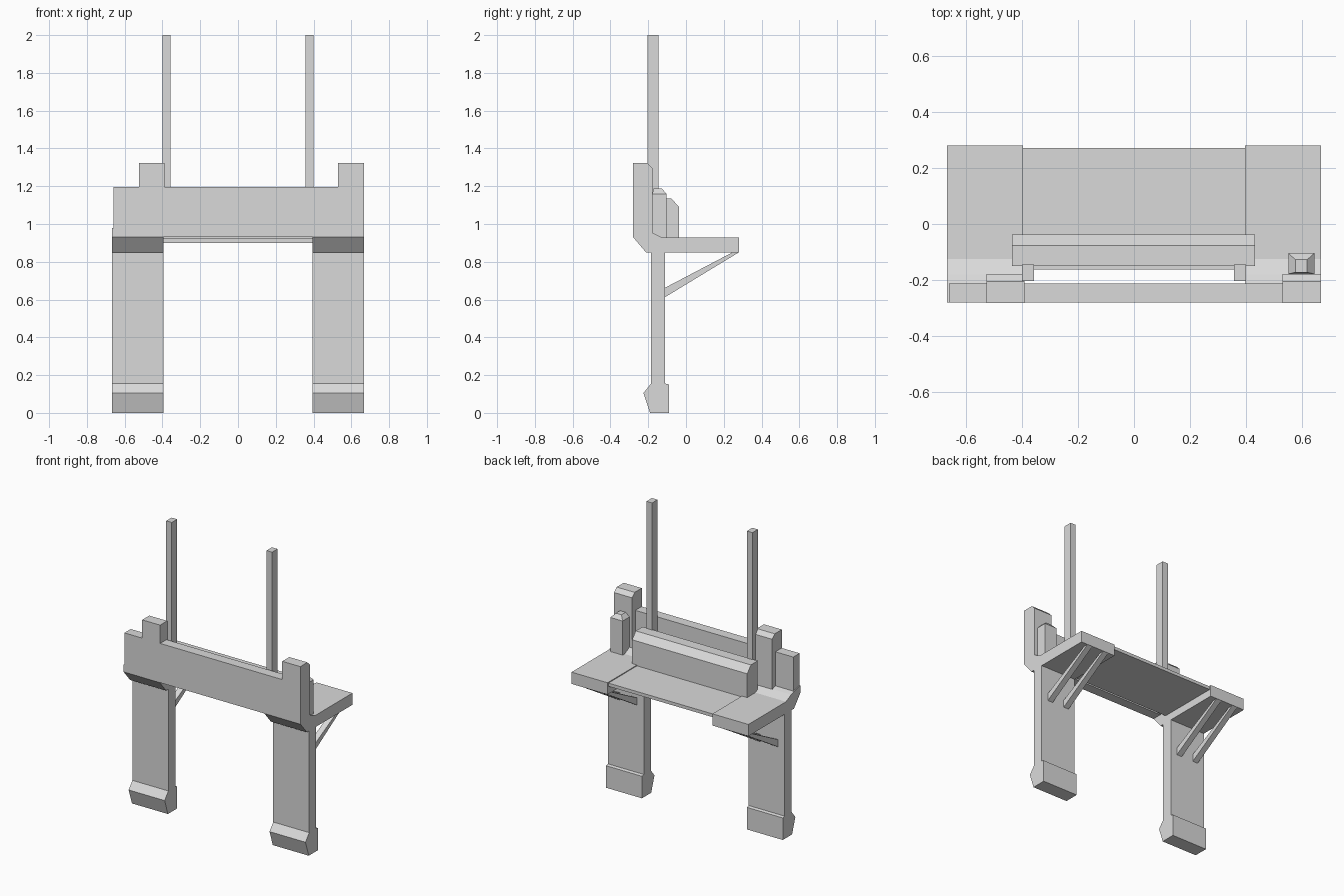
import bpy
import bmesh

old = bpy.data.objects.get("Cube")
if old:
    bpy.data.objects.remove(old, do_unlink=True)

# Single plain grey material
GREY = (0.7, 0.7, 0.7, 1.0)
grey = bpy.data.materials.new("plain_grey")
grey.use_nodes = True
grey.diffuse_color = GREY
grey.node_tree.nodes["Principled BSDF"].inputs["Base Color"].default_value = GREY


def finish(name, bm):
    bmesh.ops.recalc_face_normals(bm, faces=bm.faces)
    mesh = bpy.data.meshes.new(name)
    bm.to_mesh(mesh)
    bm.free()
    mesh.materials.append(grey)
    obj = bpy.data.objects.new(name, mesh)
    bpy.context.collection.objects.link(obj)
    return obj


def extrude(name, x0, x1, profile):
    """Extrude a (y, z) side profile from x0 to x1."""
    bm = bmesh.new()
    face = bm.faces.new([bm.verts.new((x0, y, z)) for y, z in profile])
    result = bmesh.ops.extrude_face_region(bm, geom=[face])
    moved = [v for v in result["geom"] if isinstance(v, bmesh.types.BMVert)]
    bmesh.ops.translate(bm, verts=moved, vec=(x1 - x0, 0, 0))
    return finish(name, bm)


def box(name, x0, x1, y0, y1, z0, z1):
    return extrude(name, x0, x1, [(y0, z0), (y1, z0), (y1, z1), (y0, z1)])


FOOT = [(-0.19, 0), (-0.09, 0), (-0.09, 0.15), (-0.11, 0.155),
        (-0.185, 0.155), (-0.225, 0.105)]
BRACKET = [(-0.28, 0.93), (-0.21, 0.848), (0.28, 0.848), (0.28, 0.928),
           (-0.125, 0.928), (-0.18, 0.955), (-0.21, 0.965), (-0.28, 0.98)]
STRUT = [(-0.112, 0.612), (0.28, 0.85), (0.25, 0.852), (-0.112, 0.662)]
TOWER = [(-0.281, 0.93), (-0.178, 0.93), (-0.178, 1.295),
         (-0.205, 1.322), (-0.281, 1.322)]
BAR = [(-0.15, 0.915), (-0.037, 0.915), (-0.037, 1.09),
       (-0.077, 1.135), (-0.15, 1.135)]

# Legs, feet, shelf brackets, struts and poles on both sides
for side, label in ((1, "left"), (-1, "right")):
    inner, outer = side * 0.395, side * 0.666
    extrude(label + "_foot", inner, outer, FOOT)
    box(label + "_leg", inner, outer, -0.185, -0.11, 0.15, 0.86)
    extrude(label + "_shelf_bracket", inner, outer, BRACKET)
    for i, x in enumerate((0.465, 0.595)):
        extrude(f"{label}_strut_{i + 1}", side * x - 0.02, side * x + 0.02, STRUT)
    pole = side * 0.378
    box(label + "_pole", pole - 0.021, pole + 0.021, -0.203, -0.145, 0.93, 2.0)

# Front parapet and its two raised blocks
box("front_wall", -0.66, 0.665, -0.28, -0.212, 0.93, 1.197)
extrude("right_raised_block", -0.525, -0.39, TOWER)
extrude("left_raised_block", 0.53, 0.666, TOWER)

# Walkway and the long bar standing on it
box("walkway", -0.397, 0.397, -0.162, 0.27, 0.9, 0.922)
extrude("long_bar", -0.435, 0.432, BAR)

# Small post with a tapered cap
box("small_post", 0.55, 0.643, -0.178, -0.104, 0.925, 1.16)
bm = bmesh.new()
base = [bm.verts.new((x, y, 1.16)) for x, y in
        ((0.55, -0.178), (0.643, -0.178), (0.643, -0.104), (0.55, -0.104))]
top = [bm.verts.new((x, y, 1.187)) for x, y in
       ((0.575, -0.172), (0.617, -0.172), (0.617, -0.127), (0.575, -0.127))]
bm.faces.new(base)
bm.faces.new(top)
for i in range(4):
    j = (i + 1) % 4
    bm.faces.new((base[i], base[j], top[j], top[i]))
finish("small_post_cap", bm)
